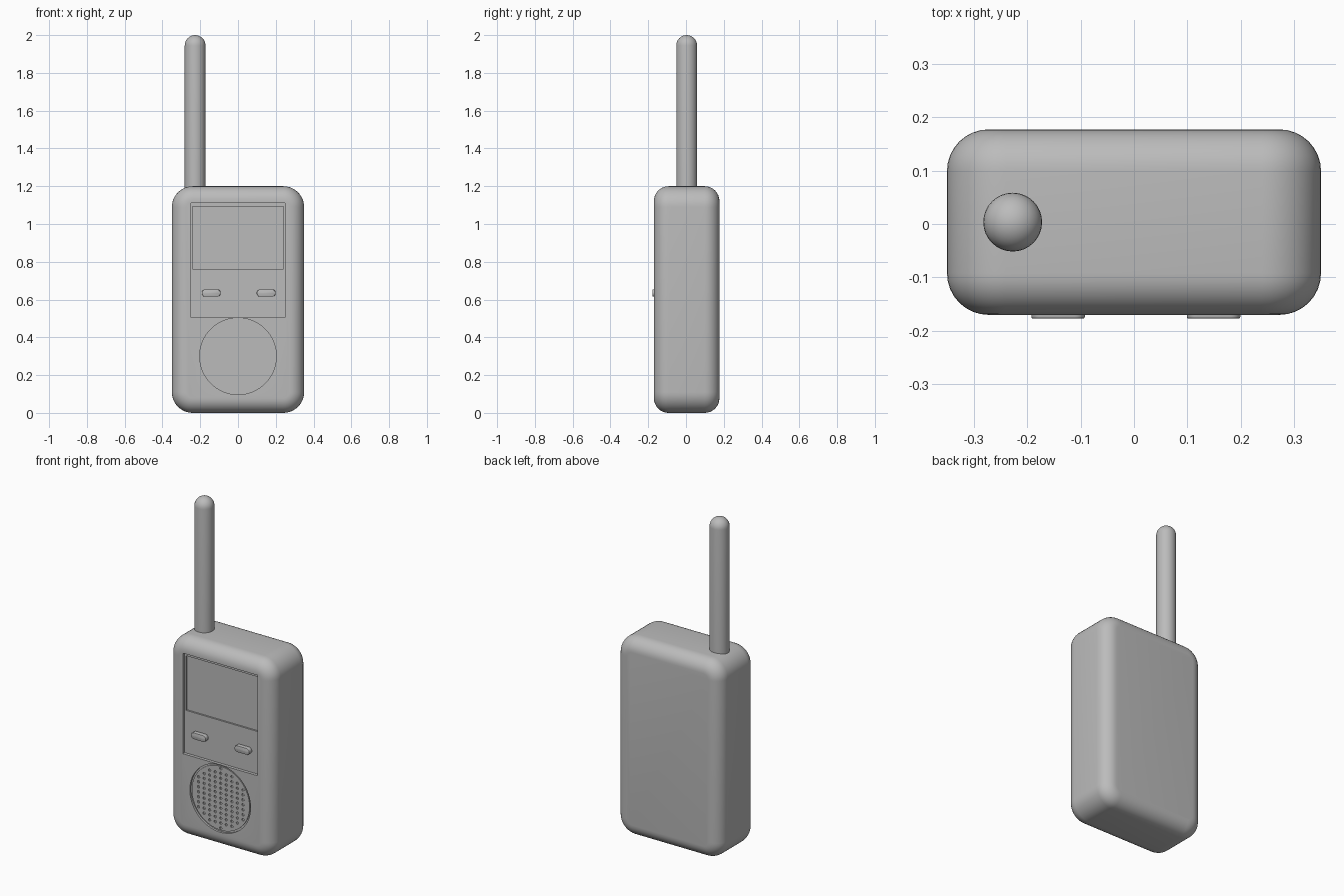
import bpy, bmesh, math
from mathutils import Matrix, Vector

if "Cube" in bpy.data.objects:
    bpy.data.objects.remove(bpy.data.objects["Cube"], do_unlink=True)

grey = bpy.data.materials.new("plain grey")
grey.use_nodes = True
grey.diffuse_color = (0.5, 0.5, 0.5, 1)
grey.node_tree.nodes["Principled BSDF"].inputs["Base Color"].default_value = (0.5, 0.5, 0.5, 1)

FRONT, BACK = -0.17, 0.177
PANEL = FRONT + 0.018
MID = (FRONT + BACK) / 2


def finish(name, bm, smooth=True):
    bmesh.ops.recalc_face_normals(bm, faces=bm.faces)
    mesh = bpy.data.meshes.new(name)
    bm.to_mesh(mesh)
    bm.free()
    mesh.materials.append(grey)
    obj = bpy.data.objects.new(name, mesh)
    bpy.context.collection.objects.link(obj)
    if smooth:
        shade(obj)
    return obj


def shade(obj):
    bpy.ops.object.select_all(action='DESELECT')
    obj.select_set(True)
    bpy.context.view_layer.objects.active = obj
    bpy.ops.object.shade_smooth_by_angle(angle=math.radians(35))


def rounded_outline(x0, x1, z0, z1, r, steps):
    points = []
    corners = [(x1 - r, z1 - r), (x0 + r, z1 - r), (x0 + r, z0 + r), (x1 - r, z0 + r)]
    for i, (cx, cz) in enumerate(corners):
        for k in range(steps + 1):
            a = math.pi / 2 * (i + k / steps)
            points.append((cx + r * math.cos(a), cz + r * math.sin(a)))
    return points


def slab(outline, y0, y1, bevel=0, segments=1):
    """Extrude an x-z outline along y, with optional rounded rims."""
    bm = bmesh.new()
    face = bm.faces.new([bm.verts.new((x, y0, z)) for x, z in outline])
    extruded = bmesh.ops.extrude_face_region(bm, geom=[face])["geom"]
    bmesh.ops.translate(bm, vec=(0, y1 - y0, 0),
                        verts=[g for g in extruded if isinstance(g, bmesh.types.BMVert)])
    bmesh.ops.recalc_face_normals(bm, faces=bm.faces)
    if bevel:
        rims = [e for e in bm.edges if abs(e.verts[0].co.y - e.verts[1].co.y) < 1e-5]
        bmesh.ops.bevel(bm, geom=rims, offset=bevel, segments=segments,
                        profile=0.5, affect='EDGES')
    return bm


def box(x0, x1, z0, z1):
    return [(x1, z1), (x0, z1), (x0, z0), (x1, z0)]


def circle(cx, cz, r, sides):
    return [(cx + r * math.cos(2 * math.pi * i / sides),
             cz + r * math.sin(2 * math.pi * i / sides)) for i in range(sides)]


def cut(target, name, bm):
    cutter = finish(name, bm, smooth=False)
    mod = target.modifiers.new(name, 'BOOLEAN')
    mod.operation, mod.solver, mod.object = 'DIFFERENCE', 'EXACT', cutter
    bpy.context.view_layer.objects.active = target
    bpy.ops.object.modifier_apply(modifier=mod.name)
    bpy.data.objects.remove(cutter, do_unlink=True)


# Rounded case
case = finish("case", slab(rounded_outline(-0.35, 0.35, 0, 1.2, 0.11, 10),
                           FRONT, BACK, 0.078, 8), smooth=False)

# Recessed control panel, deeper display and round speaker well
OUT = FRONT - 0.1
cut(case, "panel_cutter", slab(box(-0.25, 0.25, 0.505, 1.112), OUT, PANEL))
cut(case, "display_cutter", slab(box(-0.242, 0.242, 0.762, 1.092), OUT, PANEL + 0.01))
cut(case, "speaker_cutter", slab(circle(0, 0.3, 0.203, 64), OUT, FRONT + 0.012))
shade(case)

# Speaker grille with a grid of small holes
grille = finish("speaker_grille", slab(circle(0, 0.3, 0.193, 64),
                                       FRONT + 0.005, FRONT + 0.03), smooth=False)
holes = bmesh.new()
for i in range(-5, 6):
    for j in range(-6, 7):
        x, z = i * 0.037, j * 0.03
        if math.hypot(x, z) < 0.183:
            spin = Matrix.Translation((x, FRONT, 0.3 + z)) @ Matrix.Rotation(math.pi / 2, 4, 'X')
            bmesh.ops.create_cone(holes, cap_ends=True, segments=8, radius1=0.008,
                                  radius2=0.008, depth=0.03, matrix=spin)
cut(grille, "hole_cutter", holes)
shade(grille)

# Two pill-shaped buttons
for name, cx in (("right_button", -0.142), ("left_button", 0.149)):
    finish(name, slab(rounded_outline(cx - 0.05, cx + 0.05, 0.615, 0.654, 0.0194, 6),
                      -0.177, PANEL + 0.005, 0.003, 2))

# Antenna: a lathed rod with a domed tip
R, TIP = 0.055, 2.0
profile = [(0, 1.1), (R, 1.1)]
profile += [(R * math.cos(a), TIP - R + R * math.sin(a))
            for a in (math.pi / 2 * k / 8 for k in range(9))]
bm = bmesh.new()
verts = [bm.verts.new((r, 0, z)) for r, z in profile]
edges = [bm.edges.new(pair) for pair in zip(verts, verts[1:])]
bmesh.ops.spin(bm, geom=verts + edges, cent=(0, 0, 0), axis=(0, 0, 1),
               angle=2 * math.pi, steps=32)
bmesh.ops.remove_doubles(bm, verts=bm.verts, dist=1e-5)
bmesh.ops.translate(bm, vec=Vector((-0.227, MID, 0)), verts=bm.verts)
finish("antenna", bm)
